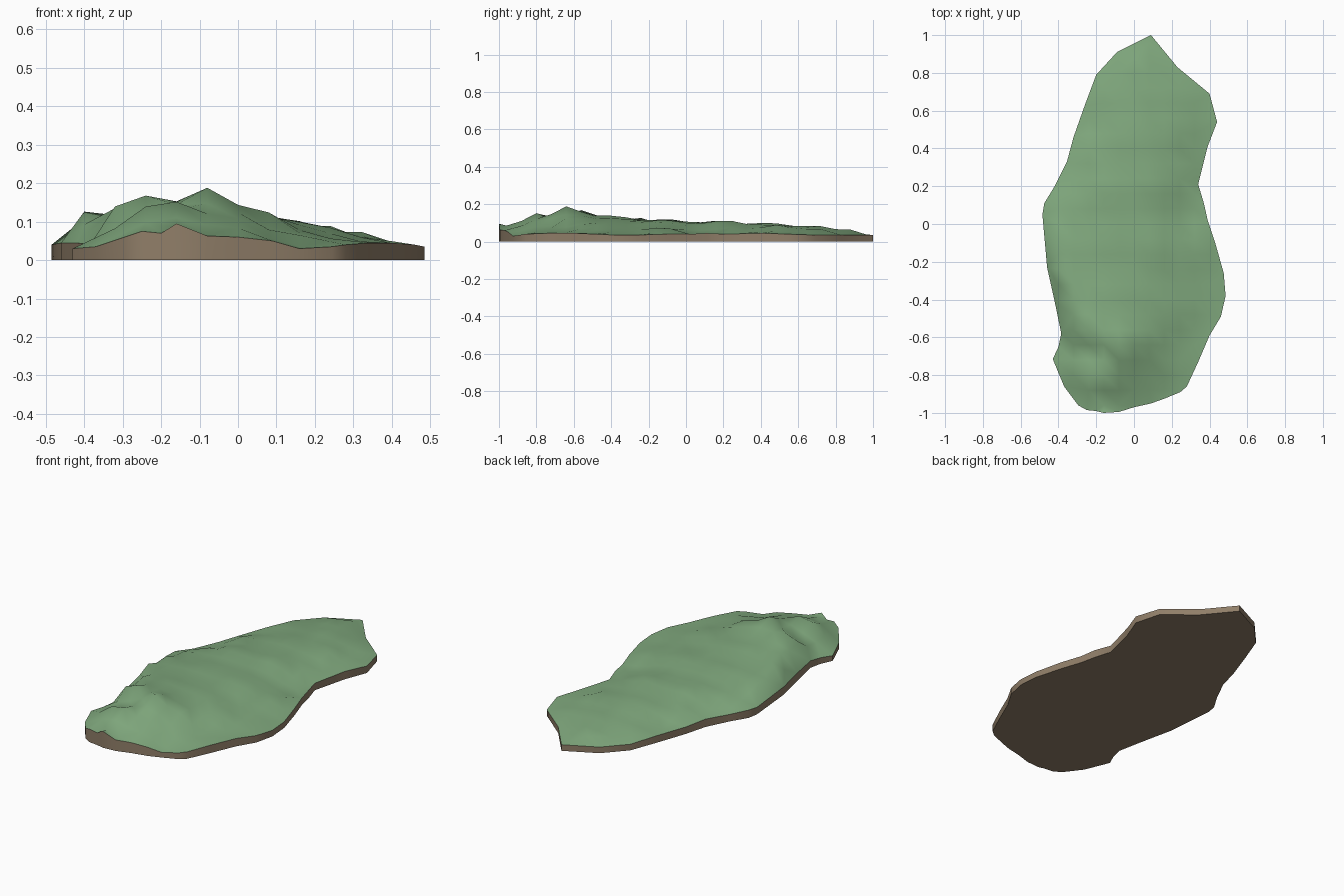
import bpy, bmesh
from mathutils import Vector, noise
from mathutils.geometry import delaunay_2d_cdt

if "Cube" in bpy.data.objects:
    bpy.data.objects.remove(bpy.data.objects["Cube"])

# Shoreline outline: x, y and the height of the cliff edge
RIM = [(.09, 1, .035), (.23, .83, .035), (.40, .69, .035), (.44, .54, .04),
       (.39, .41, .045), (.34, .21, .04), (.37, .11, .045), (.39, .02, .04),
       (.43, -.10, .04), (.475, -.26, .035), (.485, -.38, .035), (.46, -.49, .04),
       (.40, -.59, .045), (.34, -.73, .045), (.28, -.86, .04), (.245, -.89, .035),
       (.16, -.925, .03), (.09, -.95, .05), (0, -.97, .06), (-.08, -.995, .063),
       (-.16, -1, .095), (-.20, -.99, .07), (-.25, -.985, .075), (-.295, -.96, .06),
       (-.37, -.86, .035), (-.43, -.715, .03), (-.40, -.65, .035), (-.385, -.58, .04),
       (-.42, -.41, .045), (-.46, -.23, .045), (-.485, .05, .04), (-.475, .11, .045),
       (-.42, .20, .04), (-.355, .33, .045), (-.32, .46, .04), (-.26, .63, .04),
       (-.20, .79, .035), (-.09, .91, .035)]

# Hilltops, saddles and slopes that shape the ground
HILLS = [(-.08, -.64, .188), (-.24, -.56, .168), (-.32, -.56, .143), (-.16, -.80, .152),
         (-.24, -.80, .14), (-.32, -.72, .075), (-.24, -.68, .10), (0, -.64, .14),
         (0, -.80, .11), (.12, -.76, .075), (.24, -.72, .055), (-.32, -.40, .138),
         (-.40, -.24, .125), (-.16, -.40, .14), (0, -.40, .122), (.16, -.44, .10),
         (.32, -.40, .06), (-.38, -.08, .11), (-.16, -.12, .12), (.08, -.12, .112),
         (.28, -.12, .075), (-.36, .12, .09), (-.16, .16, .112), (.08, .20, .112),
         (.24, .24, .075), (-.20, .40, .085), (0, .44, .10), (.20, .48, .09),
         (.34, .56, .055), (-.12, .68, .07), (.08, .68, .085), (.24, .70, .065),
         (.04, .84, .07)]


def height(p):
    """Blend the nearby known heights, with a little roughness."""
    total = weight = 0
    for x, y, z in RIM + HILLS:
        w = 1 / ((p.x - x) ** 2 + (p.y - y) ** 2 + .0004) ** 1.7
        total += w * z
        weight += w
    return total / weight + .006 * noise.noise((p.x * 7, p.y * 7, 1.3))


def inside(p):
    hit = False
    for (ax, ay, _), (bx, by, _) in zip(RIM, RIM[1:] + RIM[:1]):
        if (ay > p.y) != (by > p.y) and p.x < ax + (p.y - ay) * (bx - ax) / (by - ay):
            hit = not hit
    return hit


def rim_distance(p):
    best = 9
    for a, b in zip(RIM, RIM[1:] + RIM[:1]):
        a, b = Vector(a[:2]), Vector(b[:2])
        t = max(0, min(1, (p - a).dot(b - a) / (b - a).length_squared))
        best = min(best, (p - a.lerp(b, t)).length)
    return best


def finish(name, bm, colour):
    bmesh.ops.recalc_face_normals(bm, faces=bm.faces)
    mesh = bpy.data.meshes.new(name)
    bm.to_mesh(mesh)
    bm.free()
    mat = bpy.data.materials.new(name + "_colour")
    mat.diffuse_color = (*colour, 1)
    mat.use_nodes = True
    mat.node_tree.nodes["Principled BSDF"].inputs["Base Color"].default_value = mat.diffuse_color
    mesh.materials.append(mat)
    ob = bpy.data.objects.new(name, mesh)
    bpy.context.collection.objects.link(ob)
    return ob


def smooth(ob, angle):
    bpy.ops.object.select_all(action='DESELECT')
    ob.select_set(True)
    bpy.context.view_layer.objects.active = ob
    bpy.ops.object.shade_smooth_by_angle(angle=angle)


# Grassy ground: triangulated grid clipped to the shoreline
n = len(RIM)
points = [Vector(r[:2]) for r in RIM]
for i in range(-6, 7):
    for j in range(-12, 13):
        p = Vector((i * .08, j * .08))
        if inside(p) and rim_distance(p) > .03:
            points.append(p)
edges = [(i, (i + 1) % n) for i in range(n)]
flat, _, tris, origin, _, _ = delaunay_2d_cdt(points, edges, [], 1, 1e-5)
bm = bmesh.new()
verts = []
for p, src in zip(flat, origin):
    z = RIM[src[0]][2] if src and src[0] < n else height(p)
    verts.append(bm.verts.new((p.x, p.y, z)))
for t in tris:
    bm.faces.new([verts[k] for k in t])
bmesh.ops.recalc_face_normals(bm, faces=bm.faces)
if sum(f.normal.z for f in bm.faces) < 0:
    bmesh.ops.reverse_faces(bm, faces=bm.faces)
grass = finish("grass_ground", bm, (.22, .40, .21))
if sum(f.normal.z for f in grass.data.polygons) < 0:
    grass.data.flip_normals()
smooth(grass, 1.2)

# Earth cliff: wall from the ground edge down to a flat underside
bm = bmesh.new()
top = [bm.verts.new(r) for r in RIM]
low = [bm.verts.new((x, y, 0)) for x, y, _ in RIM]
for i in range(n):
    k = (i + 1) % n
    bm.faces.new((top[i], top[k], low[k], low[i]))
bm.faces.new(low)
cliff = finish("earth_cliff", bm, (.28, .21, .14))
# Open shell: make sure the underside faces down
if cliff.data.polygons[n].normal.z > 0:
    cliff.data.flip_normals()
smooth(cliff, .7)
